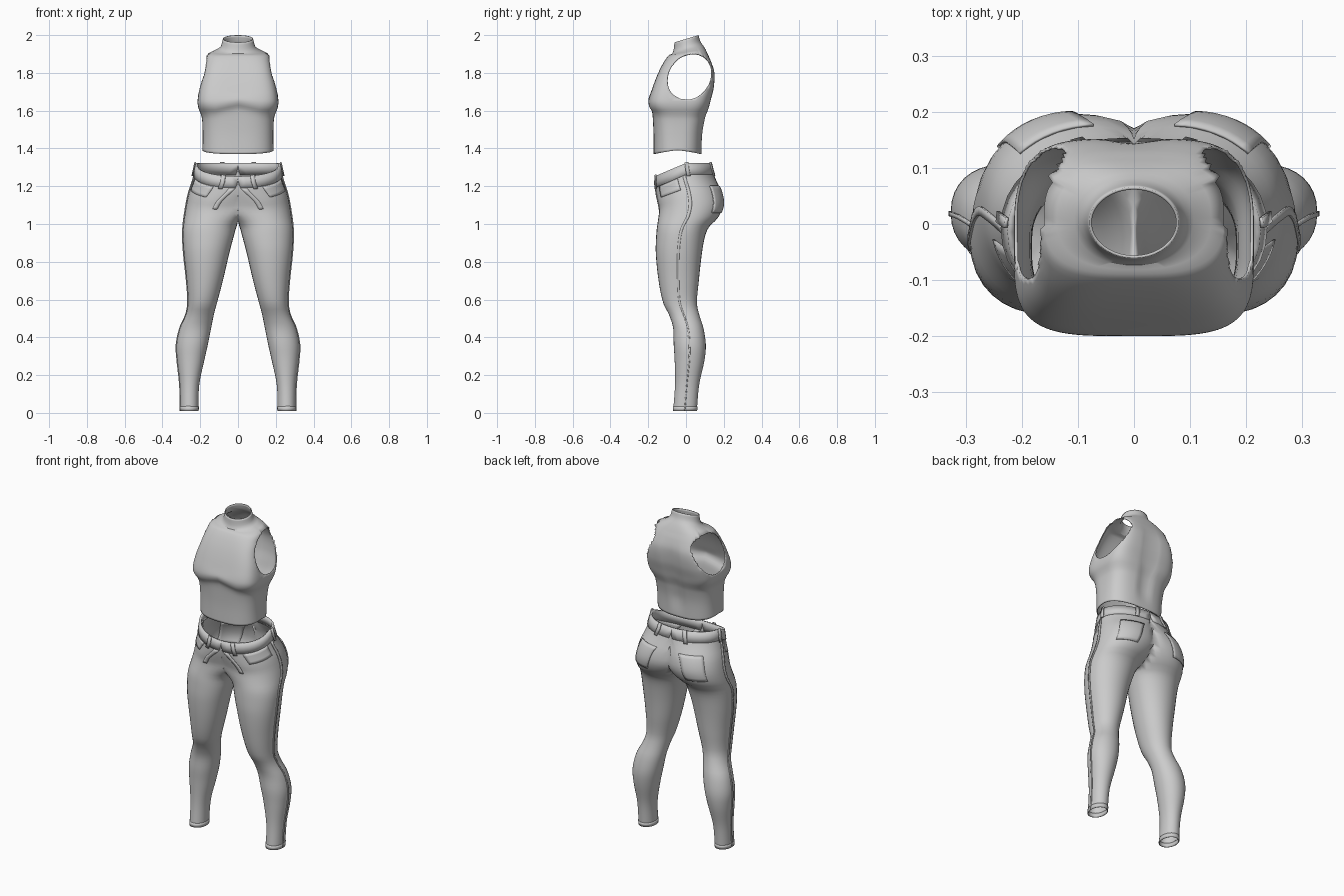
import bpy, bmesh
from math import sin, cos, radians, copysign, hypot

cube = bpy.data.objects.get("Cube")
if cube:
    bpy.data.objects.remove(cube)

cloth = bpy.data.materials.new("grey_cloth")
cloth.use_nodes = True
GREY = (0.6, 0.6, 0.6, 1)
cloth.diffuse_color = GREY
cloth.node_tree.nodes["Principled BSDF"].inputs["Base Color"].default_value = GREY

# Leg and hip sections: height, outer x, inner x, middle x, front y, back y
LEG = [(.01, .305, .21, .258, -.068, .057), (.15, .308, .205, .255, -.058, .07),
       (.28, .322, .178, .25, -.06, .098), (.36, .326, .16, .24, -.065, .105),
       (.45, .307, .142, .225, -.068, .092), (.52, .276, .128, .205, -.09, .07),
       (.58, .265, .112, .19, -.12, .058), (.7, .272, .08, .175, -.145, .068),
       (.85, .288, .045, .165, -.16, .085), (.95, .293, .018, .155, -.157, .105),
       (.995, .29, .004, .15, -.152, .13), (1.03, .286, -.03, .135, -.147, .168),
       (1.1, .275, -.09, .11, -.142, .196), (1.17, .26, -.1, .085, -.15, .187),
       (1.22, .243, -.08, .05, -.157, .165), (1.265, .231, -.02, .01, -.162, .147),
       (1.32, .22, -.01, 0, -.16, .132)]
# Bodice sections: height, half width, front y, back y, roundness
TORSO = [(1.37, .188, -.172, .083, .75), (1.48, .187, -.172, .088, .7),
         (1.56, .191, -.177, .102, .65), (1.59, .2, -.183, .112, .6),
         (1.615, .21, -.196, .121, .55), (1.65, .214, -.199, .13, .5),
         (1.72, .204, -.178, .147, .46), (1.8, .184, -.147, .151, .46),
         (1.86, .172, -.116, .133, .55), (1.9, .158, -.088, .113, .7),
         (1.922, .105, -.073, .09, .9), (1.94, .09, -.066, .078, 1),
         (1.98, .08, -.061, .066, 1)]


def smooth(a, b, v):
    t = min(1, max(0, (v - a) / (b - a)))
    return t * t * (3 - 2 * t)


def section(rows, z):
    """Smoothly blend the section rows at height z."""
    i = max(k for k in range(len(rows) - 1) if k == 0 or rows[k][0] <= z)
    a, b = rows[i], rows[i + 1]
    p, n = rows[max(i - 1, 0)], rows[min(i + 2, len(rows) - 1)]
    h = b[0] - a[0]
    t = (z - a[0]) / h
    out = []
    for k in range(1, len(a)):
        ma = (b[k] - p[k]) / (b[0] - p[0]) * h
        mb = (n[k] - a[k]) / (n[0] - a[0]) * h
        out.append((2*t**3 - 3*t*t + 1) * a[k] + (t**3 - 2*t*t + t) * ma
                   + (3*t*t - 2*t**3) * b[k] + (t**3 - t*t) * mb)
    return out


def leg_point(angle, z):
    xo, xi, xm, yf, yb = section(LEG, z)
    c, s = cos(radians(angle)), sin(radians(angle))
    ym = (yf + yb) / 2
    x = xm + (xo - xm if c > 0 else xm - xi) * c
    power = .9
    if c < 0 and s < 0:
        power = .9 - .7 * smooth(.95, 1.1, z)      # flat front between the legs
    y = ym + copysign(abs(s) ** power, s) * (yb - yf) / 2
    dip = .07 * smooth(1, 1.25, z) * min(1, max(0, -y / .16))
    return max(0, x), y, z - dip


def torso_point(angle, z):
    w, yf, yb, e = section(TORSO, z)
    c, s = cos(radians(angle)), sin(radians(angle))
    x = copysign(abs(c) ** e, c) * w
    ym = (yf + yb) / 2
    y = ym + copysign(abs(s) ** e, s) * (yb - yf) / 2
    if s > 0:                                       # spine groove
        y -= .012 * max(0, 1 - abs(x) / .06) * smooth(1.37, 1.5, z) * (1 - smooth(1.75, 1.88, z))
    rise = .02 * (1 - smooth(1.37, 1.45, z)) * (1 - abs(s))
    if s < 0:                                       # under-bust line rises to the middle
        rise += .025 * max(0, 1 - abs(x) / .12) * smooth(1.5, 1.59, z) * (1 - smooth(1.6, 1.7, z))
    rise += .3 * y * smooth(1.89, 1.93, z)          # collar slopes forward
    return x, y, z + rise


def spread(a, b, n):
    return [a + (b - a) * i / n for i in range(n + 1)]


def sheet(name, point, angles, heights, closed=False, lift=0, thick=0, mirror=True, edit=None):
    """Grid of faces over a garment surface, optionally lifted and thickened."""
    bm = bmesh.new()
    grid = [[bm.verts.new(point(a, z)) for a in angles] for z in heights]
    n = len(angles)
    for low, high in zip(grid, grid[1:]):
        for i in range(n if closed else n - 1):
            j = (i + 1) % n
            bm.faces.new((low[i], low[j], high[j], high[i]))
    if edit:
        edit(bm)
    bm.normal_update()
    if lift:
        for v, d in [(v, v.normal.copy()) for v in bm.verts]:
            on_seam = v.co.x < 1e-4
            v.co += d * lift
            if on_seam:
                v.co.x = 0
    mesh = bpy.data.meshes.new(name)
    bm.to_mesh(mesh)
    bm.free()
    obj = bpy.data.objects.new(name, mesh)
    bpy.context.collection.objects.link(obj)
    mesh.materials.append(cloth)
    if mirror:
        m = obj.modifiers.new("mirror", "MIRROR")
        m.merge_threshold = .0005
    if thick:
        m = obj.modifiers.new("thickness", "SOLIDIFY")
        m.thickness, m.offset = thick, -1
    bpy.ops.object.select_all(action="DESELECT")
    obj.select_set(True)
    bpy.context.view_layer.objects.active = obj
    bpy.ops.object.shade_smooth_by_angle(angle=radians(32))
    return obj


def open_middle(bm):
    """Remove the wall on the centre plane so both halves join."""
    inner = [f for f in bm.faces if all(v.co.x < 1e-4 for v in f.verts)]
    bmesh.ops.delete(bm, geom=inner, context="FACES")


def cut_armholes(bm):
    """Open oval armholes and pull their rims onto the oval."""
    def oval(p):
        return (p.y - .02 - .15 * (p.z - 1.78)) / .117, (p.z - 1.78) / .122
    holes = [f for f in bm.faces if abs(f.calc_center_median().x) > .1
             and hypot(*oval(f.calc_center_median())) < 1]
    rim = {v for f in holes for v in f.verts}
    bmesh.ops.delete(bm, geom=holes, context="FACES")
    for v in rim:
        if v.is_valid:
            u, w = oval(v.co)
            r = hypot(u, w)
            v.co.z = 1.78 + w / r * .122
            v.co.y = .02 + .15 * (v.co.z - 1.78) + u / r * .117


# Sleeveless cropped top with a stand collar
sheet("cropped_top", torso_point, spread(0, 360, 96)[:-1], spread(1.37, 1.98, 52),
      closed=True, thick=.005, mirror=False, edit=cut_armholes)

# Trouser legs and seat
sheet("trousers", leg_point, spread(0, 360, 32)[:-1], spread(.01, 1.32, 56),
      closed=True, edit=open_middle)

# Waistband and belt loops
sheet("waistband", leg_point, spread(-90, 90, 20), spread(1.262, 1.322, 2), lift=.006, thick=.012)
for name, a in (("front", -70), ("side", 5), ("back", 68)):
    sheet(name + "_belt_loop", leg_point, spread(a - 3, a + 3, 2), spread(1.252, 1.326, 2),
          lift=.013, thick=.006)

# Raised side and fly seams
sheet("side_seam", leg_point, spread(-3, 1, 1), spread(.01, 1.26, 50), lift=.004, thick=.005)
sheet("fly_placket", leg_point, spread(-90, -81, 2), spread(1.1, 1.26, 8), lift=.003, thick=.004)

# Patch pockets on the seat and facings at the hip
sheet("back_pocket", leg_point, spread(42, 88, 8), spread(1.06, 1.2, 8), lift=.005, thick=.006)
sheet("front_pocket", leg_point, spread(-58, -12, 8), spread(1.19, 1.26, 4), lift=.003, thick=.004)

# Hem bands at the ankles
sheet("ankle_hem", leg_point, spread(0, 360, 32)[:-1], spread(.01, .035, 1),
      closed=True, lift=.002, thick=.004)
